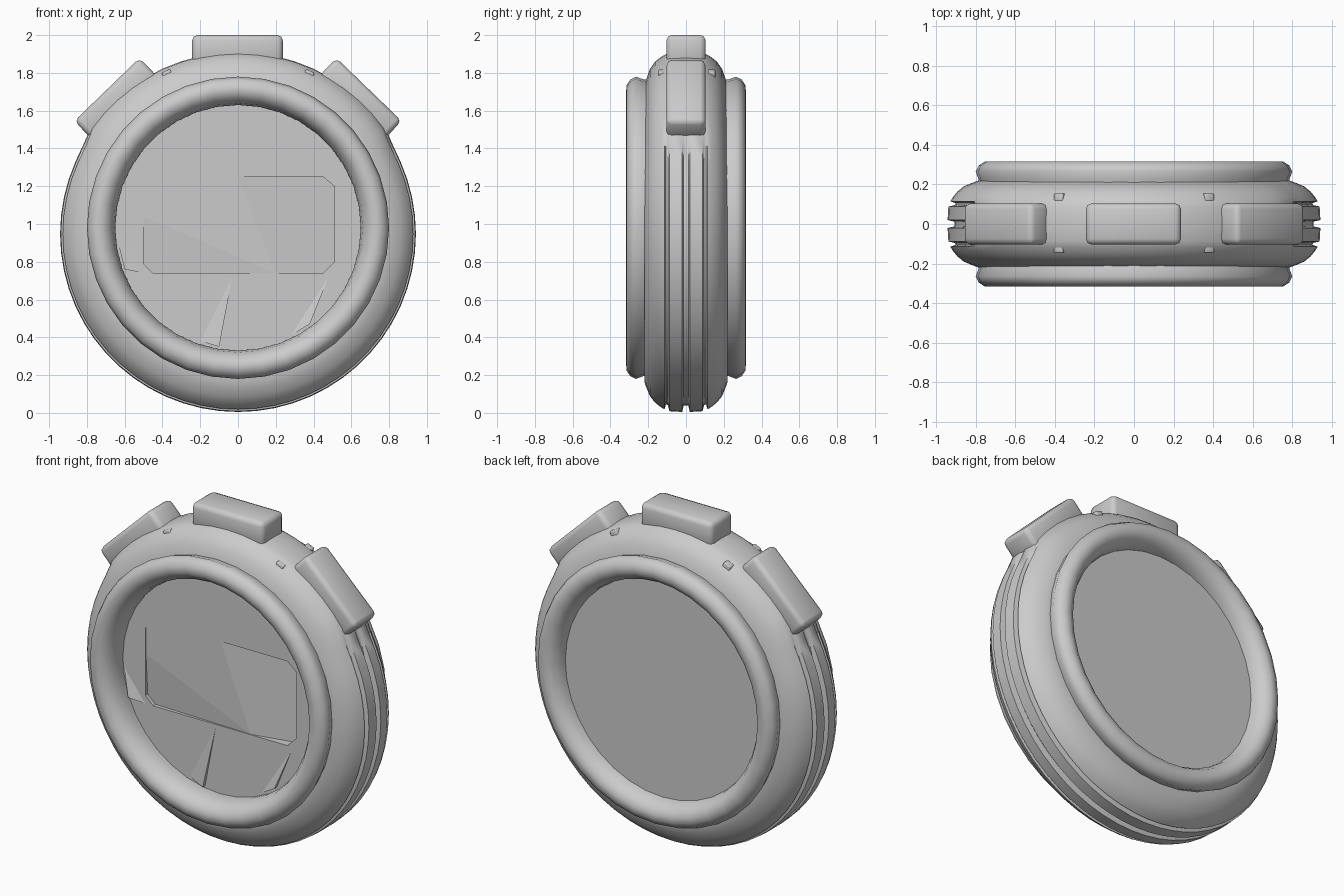
import bpy, bmesh, math
from mathutils import Matrix

cube = bpy.data.objects.get("Cube")
if cube:
    bpy.data.objects.remove(cube)

grey = bpy.data.materials.new("plain grey")
grey.use_nodes = True
TONE = (0.6, 0.6, 0.6, 1)
grey.diffuse_color = TONE
grey.node_tree.nodes["Principled BSDF"].inputs["Base Color"].default_value = TONE


def finish(bm, name, angle=None):
    """Turn a bmesh into a named object, smooth below the given angle."""
    bmesh.ops.recalc_face_normals(bm, faces=bm.faces)
    mesh = bpy.data.meshes.new(name)
    bm.to_mesh(mesh)
    bm.free()
    mesh.materials.append(grey)
    ob = bpy.data.objects.new(name, mesh)
    bpy.context.collection.objects.link(ob)
    if angle:
        bpy.ops.object.select_all(action='DESELECT')
        ob.select_set(True)
        bpy.context.view_layer.objects.active = ob
        bpy.ops.object.shade_smooth_by_angle(angle=math.radians(angle))
    return ob


def clamp(t):
    return min(1, max(0, t))


def ring(name, profile, centre_z, angle, segments):
    """Closed profile of (radius, y, groove depth, swell) turned about the y axis."""
    bm = bmesh.new()
    rows = []
    for i in range(segments):
        a = math.tau * i / segments
        # grooves stop below the lugs, where the rim swells into a plain band
        fade, band = clamp((0.56 - math.sin(a)) / 0.2), clamp((math.sin(a) - 0.48) / 0.1)
        row = []
        for r, y, groove, swell in profile:
            radius = r - groove * fade + swell * band
            row.append(bm.verts.new((radius * math.cos(a), y,
                                     centre_z + radius * math.sin(a))))
        rows.append(row)
    n = len(profile)
    for i in range(segments):
        p, q = rows[i], rows[(i + 1) % segments]
        for j in range(n):
            k = (j + 1) % n
            bm.faces.new((p[j], p[k], q[k], q[j]))
    return finish(bm, name, angle)


def prism(name, outline, y0, y1):
    """Outline in x, z extruded from y0 to y1."""
    bm = bmesh.new()
    face = bm.faces.new([bm.verts.new((x, y0, z)) for x, z in outline])
    new = bmesh.ops.extrude_face_region(bm, geom=[face])["geom"]
    bmesh.ops.translate(bm, vec=(0, y1 - y0, 0),
                        verts=[v for v in new if isinstance(v, bmesh.types.BMVert)])
    return finish(bm, name)


def block(name, size, place, bevel):
    """Bevelled box set in place by a matrix."""
    bm = bmesh.new()
    bmesh.ops.create_cube(bm, size=1)
    bmesh.ops.scale(bm, vec=size, verts=bm.verts)
    bmesh.ops.bevel(bm, geom=bm.edges[:], offset=bevel, segments=2,
                    profile=0.5, affect='EDGES')
    bmesh.ops.transform(bm, matrix=place, verts=bm.verts)
    return finish(bm, name, 50)


# main casing with rim grooves and a swollen upper band
half = [(0.70, 0.22, 0, 0), (0.785, 0.22, 0, 0), (0.82, 0.207, 0, 0.01),
        (0.86, 0.19, 0, 0.015), (0.893, 0.163, 0, 0.02), (0.917, 0.133, 0, 0.02),
        (0.928, 0.114, 0, 0.02), (0.932, 0.106, 0.03, 0.02), (0.935, 0.096, 0.03, 0.02),
        (0.938, 0.088, 0, 0.02), (0.942, 0.02, 0, 0.02), (0.942, 0.012, 0.035, 0.02)]
ring("casing", half + [(r, -y, g, s) for r, y, g, s in reversed(half)], 0.947, 48, 60)

# rounded bezels on the front and back
lip = [(0.655, 0.12), (0.65, 0.20), (0.66, 0.255), (0.685, 0.295), (0.72, 0.317),
       (0.755, 0.315), (0.785, 0.295), (0.80, 0.265), (0.785, 0.225), (0.78, 0.12)]
for side, word in ((-1, "front"), (1, "back")):
    ring(word + "_bezel", [(r, side * y, 0, 0) for r, y in lip], 0.98, 50, 36)


def disc(r, n=44):
    return [(r * math.cos(math.tau * i / n), 0.98 + r * math.sin(math.tau * i / n))
            for i in range(n)]


# back cover and front dial
prism("back_cover", disc(0.68), 0.12, 0.22)
dial = prism("dial", disc(0.68), -0.17, 0.10)

# display window cut into the dial
window = [(-0.5, 0.79), (-0.45, 0.74), (0.45, 0.74), (0.51, 0.80),
          (0.51, 1.20), (0.45, 1.25), (-0.44, 1.25), (-0.5, 1.20)]
cutter = prism("window_cutter", window, -0.3, -0.09)
cutter.hide_render = True
cutter.hide_set(True)
cut = dial.modifiers.new("window", 'BOOLEAN')
cut.operation = 'DIFFERENCE'
cut.object = cutter
cut.solver = 'EXACT'


def facets(name, points, faces):
    bm = bmesh.new()
    vs = [bm.verts.new(p) for p in points]
    for f in faces:
        bm.faces.new([vs[i] for i in f])
    return finish(bm, name)


# folded display: flat on the left, falling away to the right and lower left
facets("display", [(-0.5, -0.166, 1.25), (0, -0.166, 1.25), (0.2, -0.166, 0.74),
                   (-0.5, -0.166, 1.04), (0.51, -0.10, 1.25), (0.51, -0.10, 0.74),
                   (-0.5, -0.145, 0.74)],
       [(0, 1, 2, 3), (1, 4, 5, 2), (3, 2, 6)])

# raised creases fanning out over the lower dial
for name, tip, left, right in (("middle_crease", (-0.03, 0.72), (-0.20, 0.38), (-0.10, 0.35)),
                               ("left_crease", (-0.50, 0.74), (-0.64, 0.92), (-0.60, 0.76)),
                               ("right_crease", (0.48, 0.72), (0.28, 0.41), (0.38, 0.47))):
    pts = [(tip[0], -0.172, tip[1]), (left[0], -0.172, left[1]),
           (right[0], -0.172, right[1]), (right[0], -0.195, right[1])]
    facets(name, pts, [(0, 1, 3), (0, 3, 2), (1, 2, 3)])

# three lugs round the top, the outer pair set a little toward the middle
CENTRE = Matrix.Translation((0, 0, 0.95))
for name, turn, shift, top in (("right_lug", -44, 0.03, 1.03), ("top_lug", 0, -0.003, 1.05),
                               ("left_lug", 44, -0.03, 1.03)):
    spin = CENTRE @ Matrix.Rotation(math.radians(turn), 4, 'Y')
    block(name, (0.48, 0.207, 0.16), spin @ Matrix.Translation((shift, 0, top - 0.08)), 0.028)

# small studs, almost flush, between the lugs
for sx, word in ((-1, "right"), (1, "left")):
    spin = CENTRE @ Matrix.Rotation(math.radians(24 * sx), 4, 'Y')
    for y, end in ((-0.12, "front"), (0.13, "back")):
        block(f"{word}_{end}_stud", (0.05, 0.05, 0.06),
              spin @ Matrix.Translation((0, y, 0.912)), 0.006)
